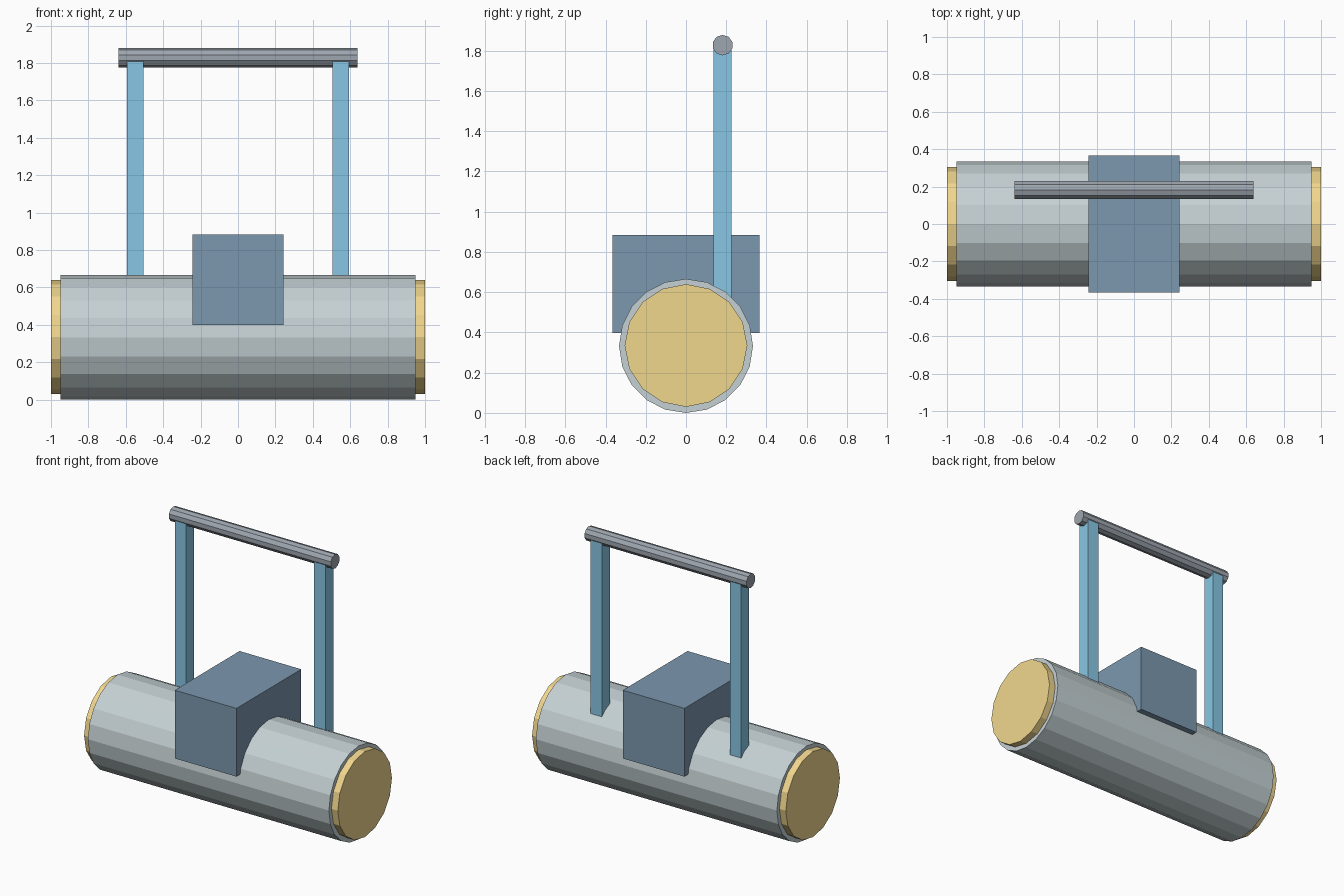
import bpy, bmesh
from math import sin, cos, pi

if "Cube" in bpy.data.objects:
    bpy.data.objects.remove(bpy.data.objects["Cube"])


def finish(bm, name, color):
    bmesh.ops.recalc_face_normals(bm, faces=bm.faces)
    mesh = bpy.data.meshes.new(name)
    bm.to_mesh(mesh)
    bm.free()
    mat = bpy.data.materials.get(color[0]) or bpy.data.materials.new(color[0])
    mat.diffuse_color = (*color[1], 1)
    mat.use_nodes = True
    mat.node_tree.nodes["Principled BSDF"].inputs["Base Color"].default_value = mat.diffuse_color
    mesh.materials.append(mat)
    ob = bpy.data.objects.new(name, mesh)
    bpy.context.collection.objects.link(ob)
    return ob


def rod(name, half, r, y, z, sides, color):
    """Flat-faced cylinder along x with a vertex at the top."""
    bm = bmesh.new()
    ring = [bm.verts.new((-half, y + r * sin(2 * pi * i / sides),
                          z + r * cos(2 * pi * i / sides))) for i in range(sides)]
    cap = bm.faces.new(ring)
    ext = bmesh.ops.extrude_face_region(bm, geom=[cap], use_keep_orig=True)
    moved = [g for g in ext["geom"] if isinstance(g, bmesh.types.BMVert)]
    bmesh.ops.translate(bm, verts=moved, vec=(2 * half, 0, 0))
    return finish(bm, name, color)


def box(name, lo, hi, color):
    bm = bmesh.new()
    bmesh.ops.create_cube(bm, size=1)
    for v in bm.verts:
        v.co = [(a + b) / 2 + c * (b - a) for a, b, c in zip(lo, hi, v.co)]
    return finish(bm, name, color)


STEEL = ("steel", (0.56, 0.64, 0.66))
GOLD = ("gold", (0.88, 0.68, 0.27))
NAVY = ("navy", (0.20, 0.31, 0.43))
BLUE = ("blue", (0.25, 0.57, 0.78))
DARK = ("dark_grey", (0.34, 0.38, 0.43))

# Roller drum with the slightly narrower core showing at both ends
rod("drum", 0.95, 0.333, 0, 0.333, 20, STEEL)
rod("drum_core", 1.0, 0.305, 0, 0.335, 16, GOLD)

# Engine housing straddling the drum
box("housing", (-0.243, -0.365, 0.398), (0.243, 0.365, 0.884), NAVY)

# Handle posts, rooted inside the drum
for side, x in (("left", -0.549), ("right", 0.549)):
    box("handle_post_" + side, (x - 0.045, 0.137, 0.5),
        (x + 0.045, 0.227, 1.81), BLUE)

# Handle grip bar
rod("handle_bar", 0.638, 0.051, 0.182, 1.828, 10, DARK)
